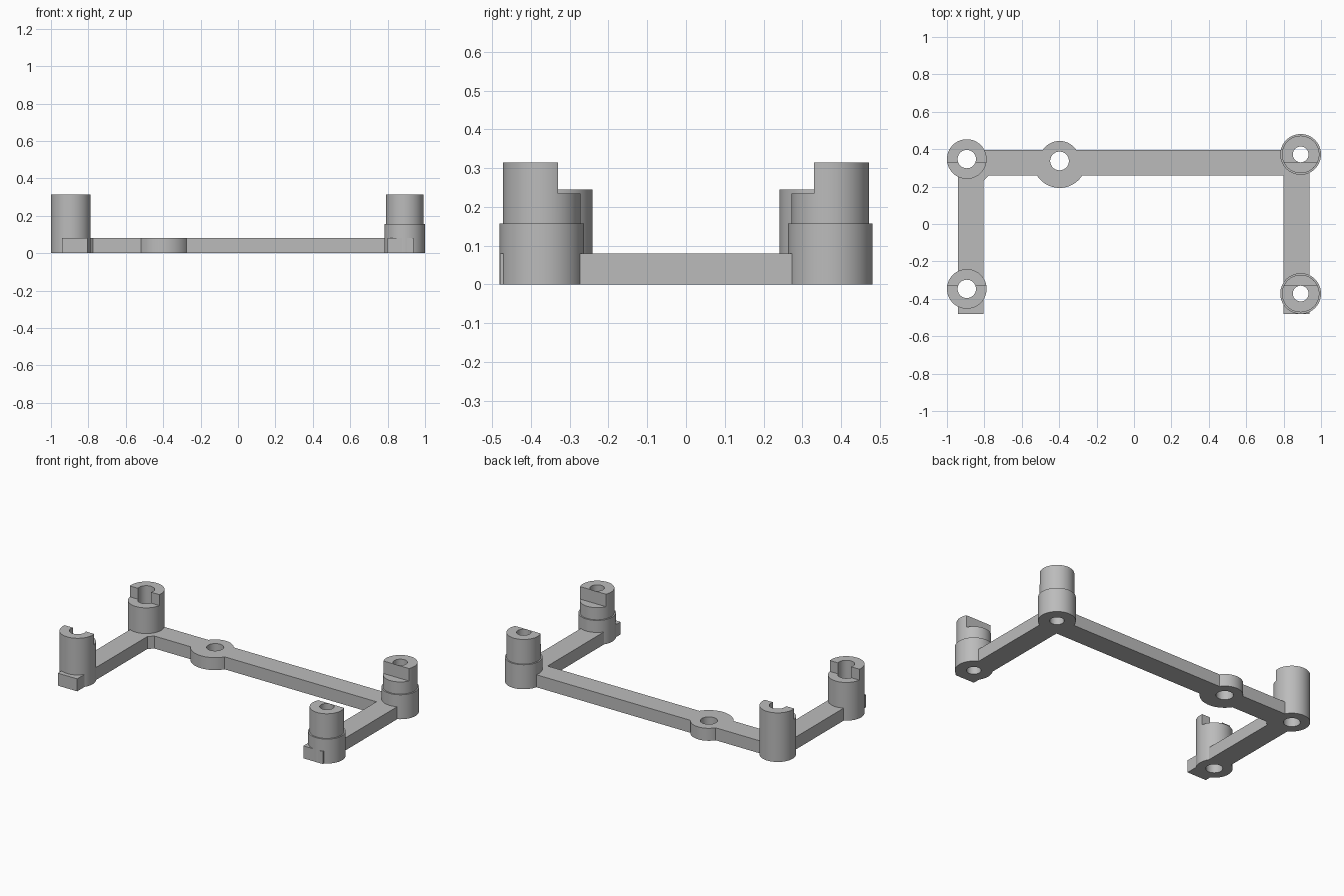
import bpy
import math

cube = bpy.data.objects.get("Cube")
if cube:
    bpy.data.objects.remove(cube, do_unlink=True)

grey = bpy.data.materials.new("plain grey")
grey.use_nodes = True
GREY = (0.5, 0.5, 0.5, 1)
grey.diffuse_color = GREY
grey.node_tree.nodes["Principled BSDF"].inputs["Base Color"].default_value = GREY

BAR_TOP = 0.08
POST_TOP = 0.315
STEP_Y = 0.33


def finish(name):
    ob = bpy.context.object
    ob.name = name
    ob.data.materials.append(grey)
    bpy.ops.object.transform_apply(location=True, rotation=True, scale=True)
    return ob


def cylinder(name, x, y, radius, z0, z1):
    bpy.ops.mesh.primitive_cylinder_add(vertices=64, radius=radius, depth=z1 - z0,
                                        location=(x, y, (z0 + z1) / 2))
    return finish(name)


def box(name, x0, x1, y0, y1, z0, z1):
    bpy.ops.mesh.primitive_cube_add(
        size=1, location=((x0 + x1) / 2, (y0 + y1) / 2, (z0 + z1) / 2))
    bpy.context.object.scale = (x1 - x0, y1 - y0, z1 - z0)
    return finish(name)


def boolean(target, tool, operation):
    mod = target.modifiers.new("boolean", "BOOLEAN")
    mod.operation = operation
    mod.solver = "EXACT"
    mod.object = tool
    bpy.ops.object.select_all(action="DESELECT")
    bpy.context.view_layer.objects.active = target
    target.select_set(True)
    bpy.ops.object.modifier_apply(modifier=mod.name)
    bpy.data.objects.remove(tool, do_unlink=True)


def drill(target, x, y, radius):
    boolean(target, cylinder("drill", x, y, radius, -1, 1), "DIFFERENCE")


def smooth(ob):
    bpy.ops.object.select_all(action="DESELECT")
    bpy.context.view_layer.objects.active = ob
    ob.select_set(True)
    bpy.ops.object.shade_smooth_by_angle(angle=math.radians(30))


# Flat frame: rear bar and two side bars
frame = box("frame", -0.89, 0.89, 0.26, 0.396, 0, BAR_TOP)
for x0, x1 in ((-0.942, -0.805), (0.8, 0.938)):
    boolean(frame, box("side_bar", x0, x1, -0.48, 0.35, 0, BAR_TOP), "UNION")

# Small diagonal gusset in one inner corner
gusset = box("gusset", -0.03, 0.03, -0.021, 0.021, 0, BAR_TOP)
gusset.rotation_euler.z = math.radians(45)
gusset.location = (-0.805, 0.26, 0)
boolean(frame, gusset, "UNION")

# Screw eye on the rear bar, with a wider lobe towards the front
EYE = (-0.398, 0.337)
boolean(frame, cylinder("eye", *EYE, 0.107, 0, BAR_TOP), "UNION")
lobe = cylinder("lobe", *EYE, 0.144, 0, BAR_TOP)
boolean(lobe, box("cutter", -1, 1, 0.3, 1, -1, 1), "DIFFERENCE")
boolean(frame, lobe, "UNION")
drill(frame, *EYE, 0.05)

# Four stepped posts: the inner part of each top is cut lower
for end, sign in (("rear", 1), ("front", -1)):
    for side, x, y, radius, collar, bore, step in (
            ("right", -0.894, 0.347, 0.106, False, 0.049, 0.245),
            ("left", 0.891, 0.372, 0.109, True, 0.042, 0.235)):
        y *= sign
        drill(frame, x, y, radius - 0.002)
        if collar:
            post = cylinder(f"{end}_{side}_post", x, y, radius, 0, 0.157)
            boolean(post, cylinder("upper", x, y, 0.1, 0.1, POST_TOP), "UNION")
        else:
            post = cylinder(f"{end}_{side}_post", x, y, radius, 0, POST_TOP)
        y0, y1 = sorted((0, sign * STEP_Y))
        boolean(post, box("cutter", x - 0.2, x + 0.2, y0, y1, step, 1), "DIFFERENCE")
        drill(post, x, y, bore)
        smooth(post)

smooth(frame)
